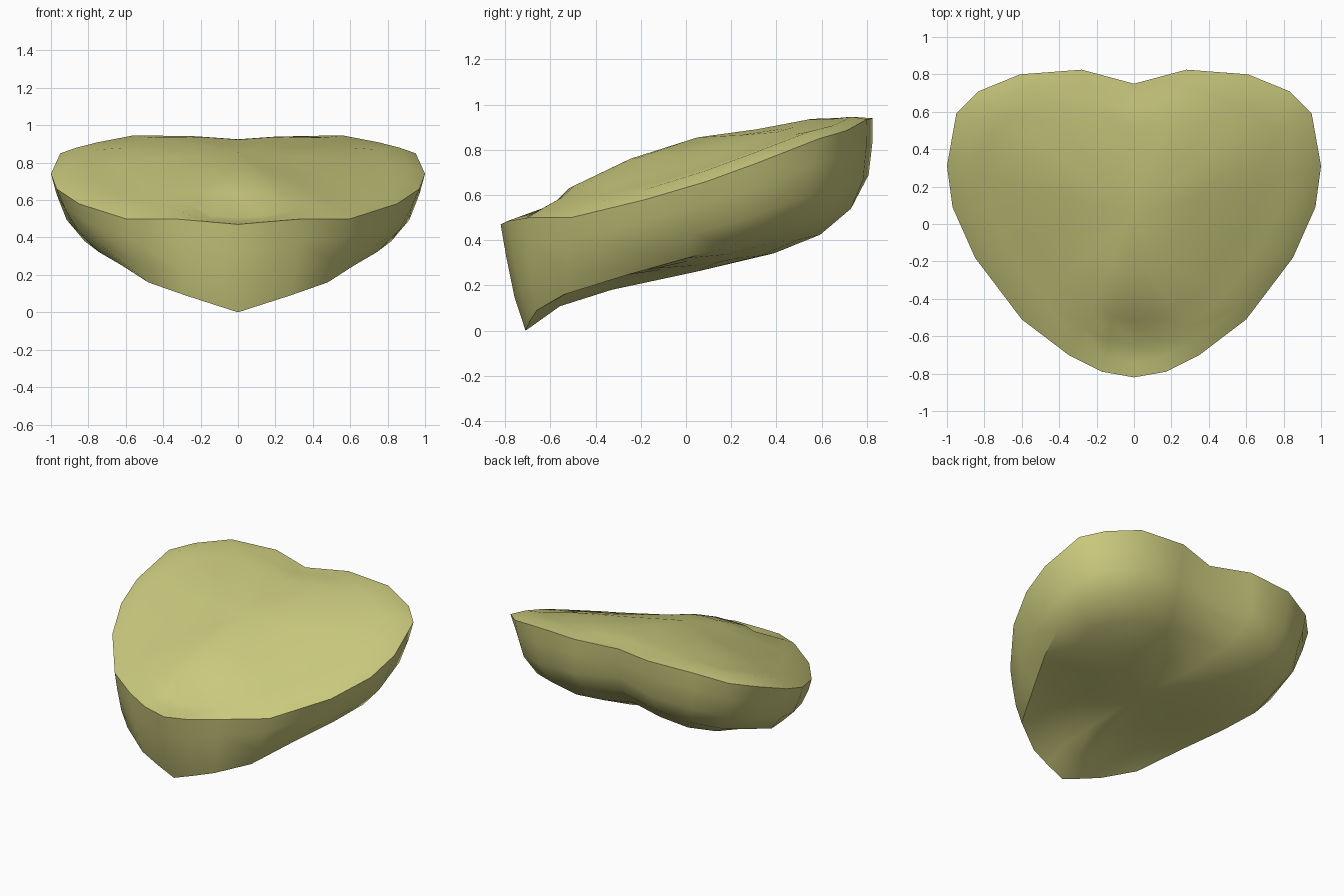
import bpy
import bmesh
from math import radians
from mathutils import Vector

cube = bpy.data.objects.get("Cube")
if cube:
    bpy.data.objects.remove(cube, do_unlink=True)

material = bpy.data.materials.new("pale olive yellow")
colour = (0.6, 0.595, 0.21, 1.0)
material.diffuse_color = colour
material.use_nodes = True
material.node_tree.nodes["Principled BSDF"].inputs["Base Color"].default_value = colour

# Left half of the upper rim, from the front tip to the back notch
RIM = [(0, -.82, .47), (.17, -.79, .485), (.35, -.70, .5), (.6, -.51, .5),
       (.85, -.18, .58), (.97, .09, .66), (1, .31, .74), (.95, .59, .85),
       (.83, .71, .885), (.61, .80, .935), (.28, .825, .94), (0, .75, .92)]
# Left half of the underside edge, in the same order
BASE = [(0, -.71, 0), (.14, -.69, .045), (.28, -.66, .09), (.48, -.54, .16),
        (.62, -.25, .25), (.74, 0, .32), (.82, .22, .38), (.82, .44, .46),
        (.73, .61, .5), (.54, .73, .54), (.28, .745, .57), (0, .72, .61)]
TOP_CENTRE = Vector((0, .05, .845))
BASE_CENTRE = Vector((0, .05, .262))


def full_ring(half):
    """Close a half outline by mirroring it across the middle."""
    points = [Vector(p) for p in half]
    mirrored = [Vector((-p.x, p.y, p.z)) for p in reversed(points[1:-1])]
    return points + mirrored


def shrink(ring, centre, scale, lift):
    """Copy a ring toward its centre and raise each point by a rule."""
    points = [centre.lerp(p, scale) for p in ring]
    return [p + Vector((0, 0, lift(p))) for p in points]


def side_ring(rim, base, t, bulge):
    """Ring on the side wall, rounded outward except at the notch and front."""
    ring = []
    for upper, lower in zip(rim, base):
        p = upper.lerp(lower, t)
        out = Vector((p.x, p.y - .05, 0)).normalized()
        notch = abs(p.x) < .01 and p.y > 0
        amount = 0 if notch else bulge * (.35 if p.y < -.35 else 1)
        ring.append(p + out * amount)
    return ring


rim, base = full_ring(RIM), full_ring(BASE)
rings = [
    # Domed top with a shallow front lip and rounded sides
    shrink(rim, TOP_CENTRE, .35, lambda p: .03 - .05 * p.y),
    shrink(rim, TOP_CENTRE, .65, lambda p: .03),
    shrink(rim, TOP_CENTRE, .8, lambda p: -.04 if p.y < -.6 else .02),
    shrink(rim, TOP_CENTRE, .91, lambda p: -.02 if p.y < -.65 else .035 * abs(p.x)),
    rim,
    # Rounded side wall
    side_ring(rim, base, .3, .025),
    side_ring(rim, base, .68, .04),
    base,
    # Gently curved underside
    shrink(base, BASE_CENTRE, .8, lambda p: -.1 * p.y),
    shrink(base, BASE_CENTRE, .5, lambda p: -.15 * p.y),
]

bm = bmesh.new()
loops = [[bm.verts.new(p) for p in ring] for ring in rings]
count = len(rim)
for upper, lower in zip(loops, loops[1:]):
    for i in range(count):
        j = (i + 1) % count
        bm.faces.new((upper[i], lower[i], lower[j], upper[j]))
for loop, centre in ((loops[0], TOP_CENTRE + Vector((0, 0, .01))),
                     (loops[-1], BASE_CENTRE)):
    hub = bm.verts.new(centre)
    for i in range(count):
        bm.faces.new((hub, loop[i], loop[(i + 1) % count]))
bmesh.ops.recalc_face_normals(bm, faces=bm.faces)

mesh = bpy.data.meshes.new("heart_cushion")
bm.to_mesh(mesh)
bm.free()
mesh.materials.append(material)
cushion = bpy.data.objects.new("heart_cushion", mesh)
bpy.context.collection.objects.link(cushion)

# Smooth surfaces with a crisp rim
bpy.ops.object.select_all(action="DESELECT")
cushion.select_set(True)
bpy.context.view_layer.objects.active = cushion
bpy.ops.object.shade_smooth_by_angle(angle=radians(38))
